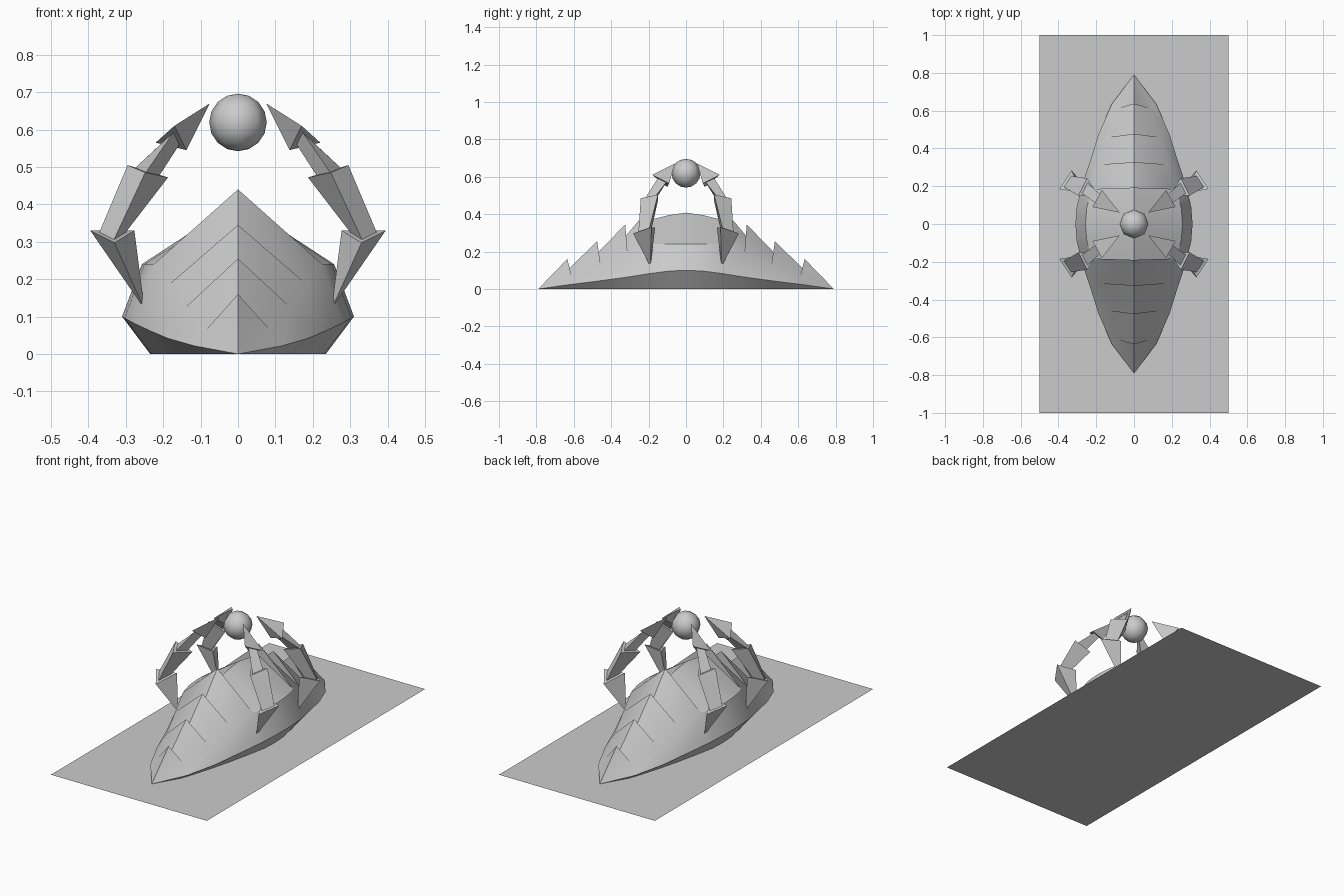
import bpy, bmesh, math
from mathutils import Vector

if "Cube" in bpy.data.objects:
    bpy.data.objects.remove(bpy.data.objects["Cube"])


def loft(name, rings, closed=False, angle=None):
    """Skin a list of equal-length point rings; coincident points are merged."""
    bm = bmesh.new()
    grid = [[bm.verts.new(p) for p in ring] for ring in rings]
    n = len(grid[0])
    for a, b in zip(grid, grid[1:]):
        for i in range(n if closed else n - 1):
            j = (i + 1) % n
            bm.faces.new((a[i], a[j], b[j], b[i]))
    bmesh.ops.remove_doubles(bm, verts=bm.verts, dist=1e-4)
    bmesh.ops.recalc_face_normals(bm, faces=bm.faces)
    me = bpy.data.meshes.new(name)
    bm.to_mesh(me)
    bm.free()
    ob = bpy.data.objects.new(name, me)
    bpy.context.collection.objects.link(ob)
    if angle:
        bpy.context.view_layer.objects.active = ob
        ob.select_set(True)
        bpy.ops.object.shade_smooth_by_angle(angle=math.radians(angle))
        ob.select_set(False)
    return ob


# base plate
bpy.ops.mesh.primitive_plane_add(size=1)
base = bpy.context.object
base.name = "base_plate"
base.scale = (1, 2, 1)
bpy.ops.object.transform_apply(scale=True)
base.select_set(False)

# shell: y, raised ridge, lower ridge, shoulder x/z, flare x/z, foot x
stations = [
    (0.79, 0, 0, 0, 0, 0, 0, 0),
    (0.635, 0.16, 0.10, 0.085, 0.065, 0.118, 0.022, 0.09),
    (0.475, 0.255, 0.19, 0.14, 0.125, 0.188, 0.042, 0.14),
    (0.325, 0.345, 0.28, 0.185, 0.185, 0.235, 0.062, 0.18),
    (0.19, 0.44, 0.37, 0.225, 0.24, 0.28, 0.083, 0.21),
    (0.09, 0.395, 0.395, 0.25, 0.24, 0.303, 0.096, 0.23),
    (0, 0.408, 0.408, 0.257, 0.24, 0.31, 0.10, 0.235),
]


def section(s, ridge, side):
    y, _, _, mx, mz, fx, fz, bx = s
    y *= side
    ym = y if s[0] > 0.7 else y * 0.96
    half = [(bx, y, 0), (fx, y, fz), (mx, ym, mz)]
    return ([(-x, v, z) for x, v, z in half] + [(0, y, ridge)]
            + half[::-1])


# each overlapping plate ends in a raised ridge, then steps down
back = []
for s in stations:
    back.append((s, s[1]))
    if s[1] != s[2]:
        back.append((s, s[2]))
rings = [section(s, r, 1) for s, r in back]
rings += [section(s, r, -1) for s, r in back[-2::-1]]
loft("plated_shell", rings, angle=30)


# clawed arms: three-sided segments that widen towards each joint
def shrink(ring, f, move):
    c = sum((Vector(p) for p in ring), Vector()) / 3 
    return [c + (Vector(p) - c) * f + Vector(move) for p in ring]


root = [(0.25, 0.19, 0.12)] * 3
elbow = [(0.395, 0.185, 0.33), (0.33, 0.283, 0.297), (0.277, 0.165, 0.33)]
wrist = [(0.295, 0.15, 0.505), (0.248, 0.242, 0.485), (0.187, 0.15, 0.472)]
knuckle = [(0.22, 0.09, 0.565), (0.17, 0.18, 0.61), (0.138, 0.10, 0.545)]
tip = [(0.075, 0.06, 0.67)] * 3
arm = [root, elbow, shrink(elbow, 0.6, (0, 0, 0)), wrist,
       shrink(wrist, 0.6, (0, 0, 0)), shrink(knuckle, 0.5, (0, 0, 0)),
       knuckle, tip]
for sx, side in ((-1, "left"), (1, "right")):
    for sy, end in ((-1, "front"), (1, "back")):
        loft(f"claw_arm_{end}_{side}",
             [[(p[0] * sx, p[1] * sy, p[2]) for p in ring] for ring in arm],
             closed=True)

# orb held between the claws
bpy.ops.mesh.primitive_uv_sphere_add(segments=8, ring_count=8, radius=0.077,
                                     location=(0, 0, 0.619))
orb = bpy.context.object
orb.name = "orb"
bpy.ops.object.shade_smooth()
